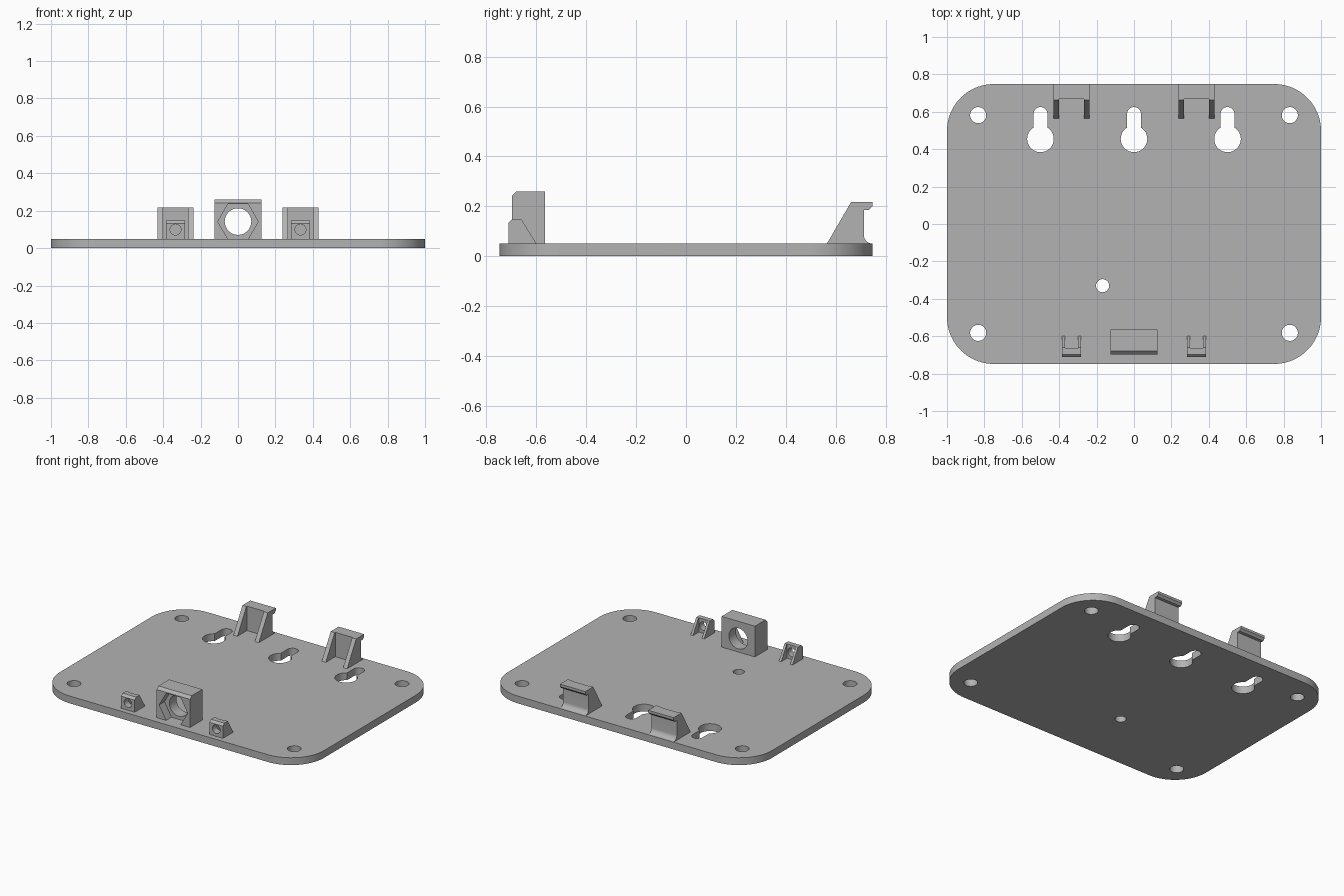
import bpy, bmesh
from math import sin, cos, pi, asin, radians

if "Cube" in bpy.data.objects:
    bpy.data.objects.remove(bpy.data.objects["Cube"])

grey = bpy.data.materials.new("plain grey")
grey.use_nodes = True
grey.diffuse_color = (0.45, 0.45, 0.45, 1)
grey.node_tree.nodes["Principled BSDF"].inputs["Base Color"].default_value = grey.diffuse_color

PLATE_TOP = 0.05
HALF_DEPTH = 0.748


def arc(cx, cy, r, start=0, end=2 * pi, n=48, closed=False):
    """Points on an arc; a closed one omits the repeated last point."""
    steps = n if closed else n - 1
    return [(cx + r * cos(start + (end - start) * i / steps),
             cy + r * sin(start + (end - start) * i / steps)) for i in range(n)]


def circle(cx, cy, r, n=48):
    return arc(cx, cy, r, n=n, closed=True)


def rect(a0, a1, b0, b1):
    return [(a0, b0), (a1, b0), (a1, b1), (a0, b1)]


def prism(name, points, axis, lo, hi):
    """Extrude a closed profile along an axis from lo to hi."""
    place = {"x": lambda a, b, t: (t, a, b),
             "y": lambda a, b, t: (a, t, b),
             "z": lambda a, b, t: (a, b, t)}[axis]
    bm = bmesh.new()
    low = [bm.verts.new(place(a, b, lo)) for a, b in points]
    high = [bm.verts.new(place(a, b, hi)) for a, b in points]
    bm.faces.new(low)
    bm.faces.new(high)
    for i in range(len(points)):
        j = (i + 1) % len(points)
        bm.faces.new((low[i], low[j], high[j], high[i]))
    bmesh.ops.recalc_face_normals(bm, faces=bm.faces)
    mesh = bpy.data.meshes.new(name)
    bm.to_mesh(mesh)
    bm.free()
    mesh.materials.append(grey)
    obj = bpy.data.objects.new(name, mesh)
    bpy.context.collection.objects.link(obj)
    return obj


def finish(obj, cutters=()):
    """Cut the holes, then smooth the round walls."""
    bpy.ops.object.select_all(action="DESELECT")
    obj.select_set(True)
    bpy.context.view_layer.objects.active = obj
    for cutter in cutters:
        cutter.hide_render = True
        mod = obj.modifiers.new("cut", "BOOLEAN")
        mod.operation, mod.solver, mod.object = "DIFFERENCE", "EXACT", cutter
        bpy.ops.object.modifier_apply(modifier=mod.name)
        bpy.data.objects.remove(cutter)
    bpy.ops.object.shade_smooth_by_angle(angle=radians(30))


# Base plate with rounded corners
outline = []
radius = 0.25
for i, (sx, sy) in enumerate([(1, 1), (-1, 1), (-1, -1), (1, -1)]):
    outline += arc(sx * (1 - radius), sy * (HALF_DEPTH - radius), radius,
                   i * pi / 2, (i + 1) * pi / 2, 20)
plate = prism("base_plate", outline, "z", 0, PLATE_TOP)

# Screw holes, pilot hole and keyhole slots
holes = [circle(sx * 0.833, sy * 0.582, 0.043) for sx in (-1, 1) for sy in (-1, 1)]
holes.append(circle(-0.168, -0.33, 0.035))
slot_r, head_r = 0.037, 0.071
gap = asin(slot_r / head_r)
for x in (-0.5, 0, 0.5):
    holes.append(arc(x, 0.455, head_r, pi / 2 + gap, 5 * pi / 2 - gap, 40)
                 + arc(x, 0.588, slot_r, 0, pi, 20))
finish(plate, [prism("hole_cutter", h, "z", -0.1, 0.2) for h in holes])

# Nut holder block: chamfered front, hexagonal pocket and bolt hole
block = prism("nut_holder",
              [(-0.565, PLATE_TOP), (-0.565, 0.26), (-0.68, 0.26), (-0.698, 0.242),
               (-0.698, PLATE_TOP)], "x", -0.126, 0.126)
finish(block, [prism("hex_cutter", circle(0, 0.142, 0.108, 6), "y", -0.8, -0.64),
               prism("bolt_cutter", circle(0, 0.142, 0.071), "y", -0.9, -0.4)])

# Profiles of the small front lugs and the rear hooks
lug_profile = [(-0.6, PLATE_TOP), (-0.66, 0.148), (-0.697, 0.148), (-0.712, 0.133),
               (-0.712, PLATE_TOP)]
hook_profile = ([(0.565, PLATE_TOP), (0.662, 0.217), (HALF_DEPTH, 0.217),
                 (HALF_DEPTH, 0.2), (0.734, 0.186), (0.713, 0.186)]
                + arc(HALF_DEPTH, 0.085, 0.035, pi, 3 * pi / 2, 10))

for side, x in (("right", -0.334), ("left", 0.334)):
    # Front lug: drilled wall with two side ribs behind it
    lug = prism("front_lug_" + side, lug_profile, "x", x - 0.051, x + 0.051)
    finish(lug, [prism("lug_pocket", rect(x - 0.034, x + 0.034, -0.664, -0.5), "z", 0, 0.3),
                 prism("lug_drill", circle(x, 0.099, 0.029, 32), "y", -0.9, -0.5)])
    # Rear hook: lipped wall with two side ribs in front of it
    hook = prism("rear_hook_" + side, hook_profile, "x", x - 0.096, x + 0.096)
    finish(hook, [prism("hook_pocket", rect(x - 0.066, x + 0.066, 0.5, 0.668), "z", 0, 0.3)])
